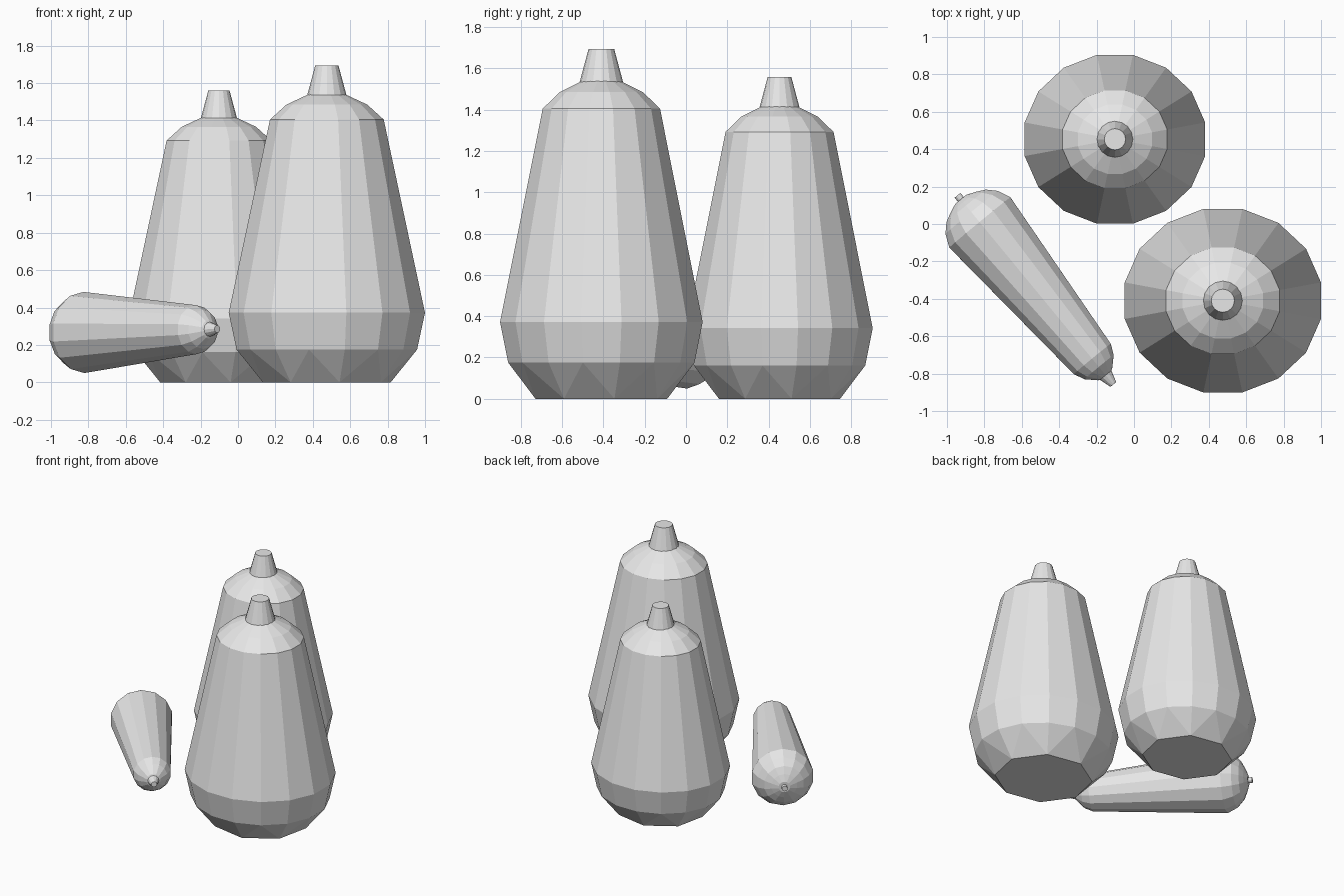
import bpy, bmesh, math
from mathutils import Matrix, Vector

cube = bpy.data.objects.get("Cube")
if cube:
    bpy.data.objects.remove(cube, do_unlink=True)

grey = bpy.data.materials.new("light_grey")
grey.use_nodes = True
grey.diffuse_color = (0.8, 0.8, 0.8, 1)
grey.node_tree.nodes["Principled BSDF"].inputs["Base Color"].default_value = (0.8, 0.8, 0.8, 1)


def ring(bm, radius, z, sides, start):
    step = 2 * math.pi / sides
    return [bm.verts.new((radius * math.cos(start + i * step),
                          radius * math.sin(start + i * step), z))
            for i in range(sides)]


def lathe(name, profile, sides, start, matrix, foot=None):
    """Turn a (radius, z) profile; foot adds a flat base with half the sides."""
    bm = bmesh.new()
    rings = [ring(bm, r, z, sides, start) for r, z in profile]
    for low, high in zip(rings, rings[1:]):
        for i in range(sides):
            j = (i + 1) % sides
            bm.faces.new((low[i], low[j], high[j], high[i]))
    bm.faces.new(rings[-1])
    bottom = rings[0]
    if foot:
        base = ring(bm, foot, 0, sides // 2, start)
        # Zigzag of triangles between the foot and the first ring
        for k, v in enumerate(base):
            i = 2 * k
            nxt = base[(k + 1) % len(base)]
            bm.faces.new((v, bottom[i], bottom[i - 1]))
            bm.faces.new((v, bottom[i + 1], bottom[i]))
            bm.faces.new((v, nxt, bottom[i + 1]))
        bottom = base
    bm.faces.new(bottom[::-1])
    bmesh.ops.recalc_face_normals(bm, faces=bm.faces)
    mesh = bpy.data.meshes.new(name)
    bm.to_mesh(mesh)
    bm.free()
    mesh.materials.append(grey)
    obj = bpy.data.objects.new(name, mesh)
    obj.matrix_world = matrix
    bpy.context.collection.objects.link(obj)
    return obj


# Upright squashes: slightly oval faceted bodies with round stems
BODY = [(0.492, 0.175), (0.535, 0.372), (0.31, 1.405), (0.22, 1.485), (0.1, 1.54)]
STEM = [(0.105, 1.535), (0.062, 1.695)]
for label, x, y, size in (("front", 0.475, -0.41, 1), ("back", -0.102, 0.453, 0.92)):
    place = Matrix.Translation((x, y, 0)) @ Matrix.Scale(size, 4)
    oval = Matrix.Diagonal((1, 0.935, 1, 1))
    lathe(label + "_squash_body", BODY, 16, math.pi / 16, place @ oval, foot=0.348)
    lathe(label + "_squash_stem", STEM, 16, 0, place)

# Lying vegetable: tapered body with a stem and a small nub at the wide end
axis = Vector((0.636, -0.772, 0.016))
lying = Matrix.Translation((-0.487, -0.401, 0.275)) @ axis.to_track_quat("Z", "Y").to_matrix().to_4x4()
lathe("lying_body", [(0.04, -0.69), (0.09, -0.67), (0.14, -0.645), (0.185, -0.6),
                     (0.217, -0.53), (0.131, 0.415), (0.104, 0.472), (0.05, 0.523),
                     (0.025, 0.535)], 14, math.pi / 2, lying)
lathe("lying_stem", [(0.04, 0.525), (0.02, 0.592)], 12, 0, lying)
lathe("lying_nub", [(0.02, -0.718), (0.02, -0.68)], 12, 0, lying)
